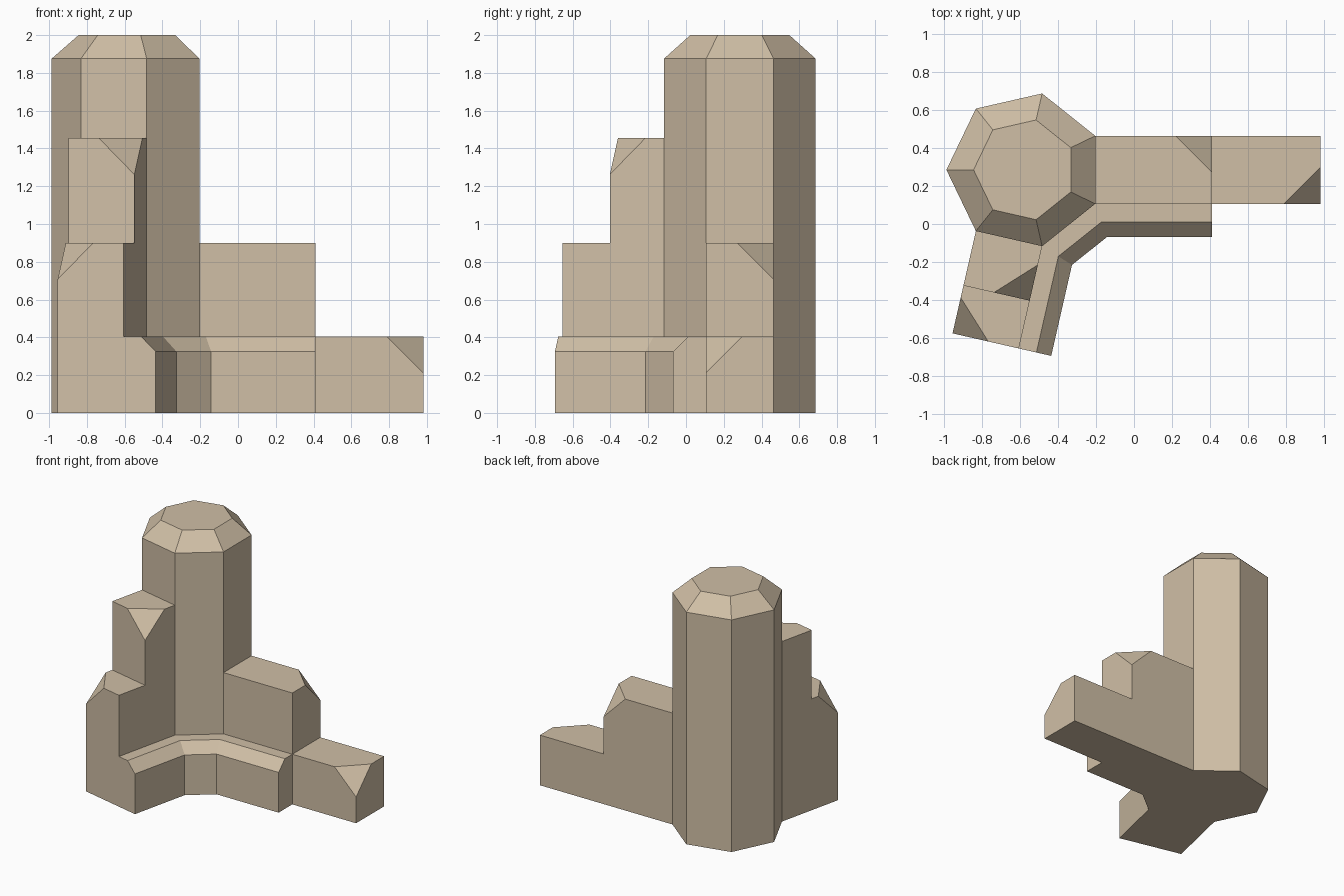
import bpy, bmesh, math
from mathutils import Vector

if "Cube" in bpy.data.objects:
    bpy.data.objects.remove(bpy.data.objects["Cube"])

CENTER = Vector((-0.575, 0.285, 0))
R = 0.412                                  # tower corner radius
APOTHEM = R * math.cos(math.pi / 7)
HALF = R * math.sin(math.pi / 7)           # half of one tower side
SKIRT_TOP = 0.405

stone = bpy.data.materials.new("sandstone")
stone.diffuse_color = (0.63, 0.52, 0.38, 1)
stone.use_nodes = True
stone.node_tree.nodes["Principled BSDF"].inputs["Base Color"].default_value = stone.diffuse_color


def finish(bm, name):
    bmesh.ops.recalc_face_normals(bm, faces=bm.faces)
    mesh = bpy.data.meshes.new(name)
    bm.to_mesh(mesh)
    bm.free()
    mesh.materials.append(stone)
    bpy.context.collection.objects.link(bpy.data.objects.new(name, mesh))


def loft(name, rings, closed):
    """Skin a list of equal point rings and cap both ends."""
    bm = bmesh.new()
    rings = [[bm.verts.new(p) for p in ring] for ring in rings]
    n = len(rings[0])
    for a, b in zip(rings, rings[1:]):
        for i in range(n):
            j = (i + 1) % n
            bm.faces.new((a[i], a[j], b[j], b[i]))
    bm.faces.new(rings[0])
    bm.faces.new(rings[-1])
    return bm if closed is None else finish(bm, name)


def heptagon(radius, z):
    return [CENTER + Vector((radius * math.cos(a), radius * math.sin(a), z))
            for a in (math.pi + i * math.tau / 7 for i in range(7))]


def direction(angle):
    return Vector((math.cos(angle), math.sin(angle), 0))


# Seven-sided tower with a sloped crown
loft("tower", [heptagon(R, 0), heptagon(R, 1.875), heptagon(0.269, 2.0)], True)


def wing(name, angle, steps, cut=0.193):
    """Stepped wing growing out of one tower side, one corner cut per step."""
    d = direction(angle)
    t = direction(angle + math.pi / 2)
    base = CENTER + d * APOTHEM
    (l1, h1), (l2, h2) = steps
    profile = [(0, 0), (l2, 0), (l2, h2), (l1, h2), (l1, h1), (0, h1)]
    rings = [[base + d * s + t * side + Vector((0, 0, z)) for s, z in profile]
             for side in (-HALF, HALF)]
    bm = loft(name, rings, None)
    corners = [rings[1][4], rings[0][2]]
    verts = [v for v in bm.verts if any((v.co - c).length < 1e-4 for c in corners)]
    bmesh.ops.bevel(bm, geom=verts, offset=cut, offset_type='OFFSET',
                    segments=1, profile=0.5, affect='VERTICES')
    finish(bm, name)
    return base, d, t


FRONT = -math.pi * 4 / 7
b1, d1, t1 = wing("right_wing", 0, [(0.615, 0.90), (1.185, SKIRT_TOP)])
b2, d2, t2 = wing("front_wing", FRONT, [(0.294, 1.455), (0.552, 0.90)])

# Low sloped skirt wrapping the inner corner between the wings
path = [b1 - t1 * HALF + d1 * 0.615, b1 - t1 * HALF,
        b2 + t2 * HALF, b2 + t2 * HALF + d2 * 0.552]
miter = 1 / math.cos(math.pi / 7 * 0.75)
turn = math.tau / 7 * 0.75                 # angle between neighbouring walls
normals = [-t1, None, None, t2]
face = direction(-math.tau / 7)            # tower side between the wings
for i, n in ((1, -t1), (2, t2)):
    m = (n + face).normalized()
    normals[i] = m / m.dot(face)
section = [(0, 0), (0.175, 0), (0.175, 0.325), (0.095, SKIRT_TOP), (0, SKIRT_TOP)]
loft("skirt", [[p + n * o + Vector((0, 0, z)) for o, z in section]
               for p, n in zip(path, normals)], True)
